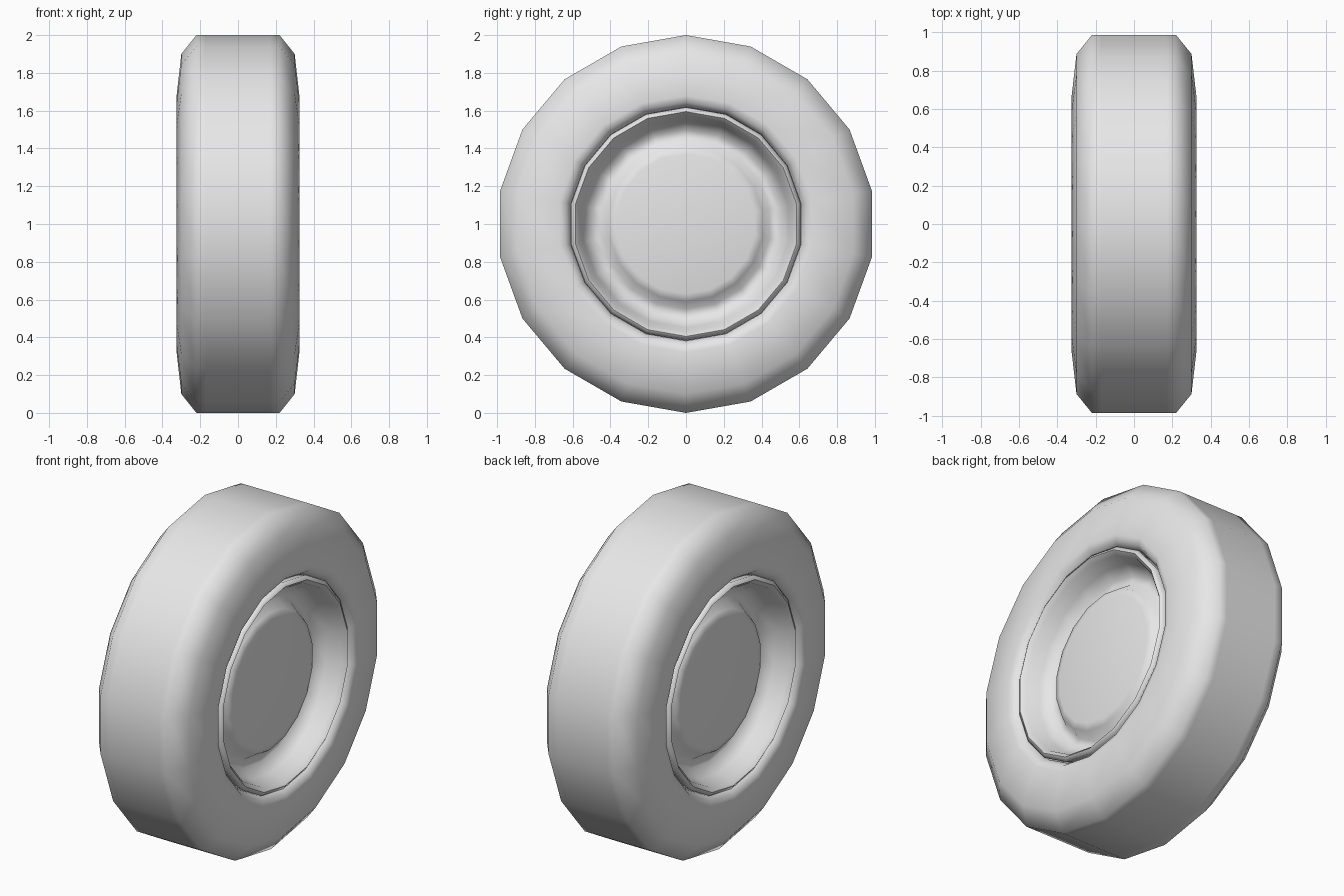
import bpy, bmesh, math

cube = bpy.data.objects.get("Cube")
if cube:
    bpy.data.objects.remove(cube, do_unlink=True)

SIDES = 18

grey = bpy.data.materials.new("light_grey")
grey.use_nodes = True
colour = (0.8, 0.8, 0.8, 1)
grey.diffuse_color = colour
grey.node_tree.nodes["Principled BSDF"].inputs["Base Color"].default_value = colour


def lathe(name, half_profile, cap_ends=False):
    """Spin a mirrored (x, radius) profile about the x axis."""
    profile = half_profile + [(-x, r) for x, r in reversed(half_profile)]
    bm = bmesh.new()
    rings = []
    for x, r in profile:
        angles = [2 * math.pi * i / SIDES for i in range(SIDES)]
        rings.append([bm.verts.new((x, r * math.sin(a), 1 + r * math.cos(a)))
                      for a in angles])
    pairs = list(zip(rings, rings[1:]))
    if cap_ends:
        bm.faces.new(rings[0])
        bm.faces.new(rings[-1])
    else:
        pairs.append((rings[-1], rings[0]))
    for a, b in pairs:
        for i in range(SIDES):
            j = (i + 1) % SIDES
            bm.faces.new((a[i], a[j], b[j], b[i]))
    bmesh.ops.recalc_face_normals(bm, faces=bm.faces)
    mesh = bpy.data.meshes.new(name)
    bm.to_mesh(mesh)
    bm.free()
    mesh.materials.append(grey)
    obj = bpy.data.objects.new(name, mesh)
    bpy.context.collection.objects.link(obj)
    bpy.ops.object.select_all(action="DESELECT")
    obj.select_set(True)
    bpy.context.view_layer.objects.active = obj
    bpy.ops.object.shade_smooth_by_angle(angle=math.radians(80))
    return obj


# Tyre: inner bore, bead, sidewall, chamfered shoulder and flat tread
lathe("tyre", [(0.22, 0.612), (0.28, 0.62), (0.315, 0.645), (0.325, 0.68),
               (0.30, 0.90), (0.22, 1.0), (0.17, 1.0)])

# Rim: raised hub disc, dished groove, rounded lip and hidden barrel
lathe("rim", [(0.22, 0.37), (0.21, 0.41), (0.15, 0.45), (0.15, 0.50),
              (0.21, 0.55), (0.29, 0.572), (0.315, 0.595),
              (0.30, 0.618), (0.24, 0.60)], cap_ends=True)
